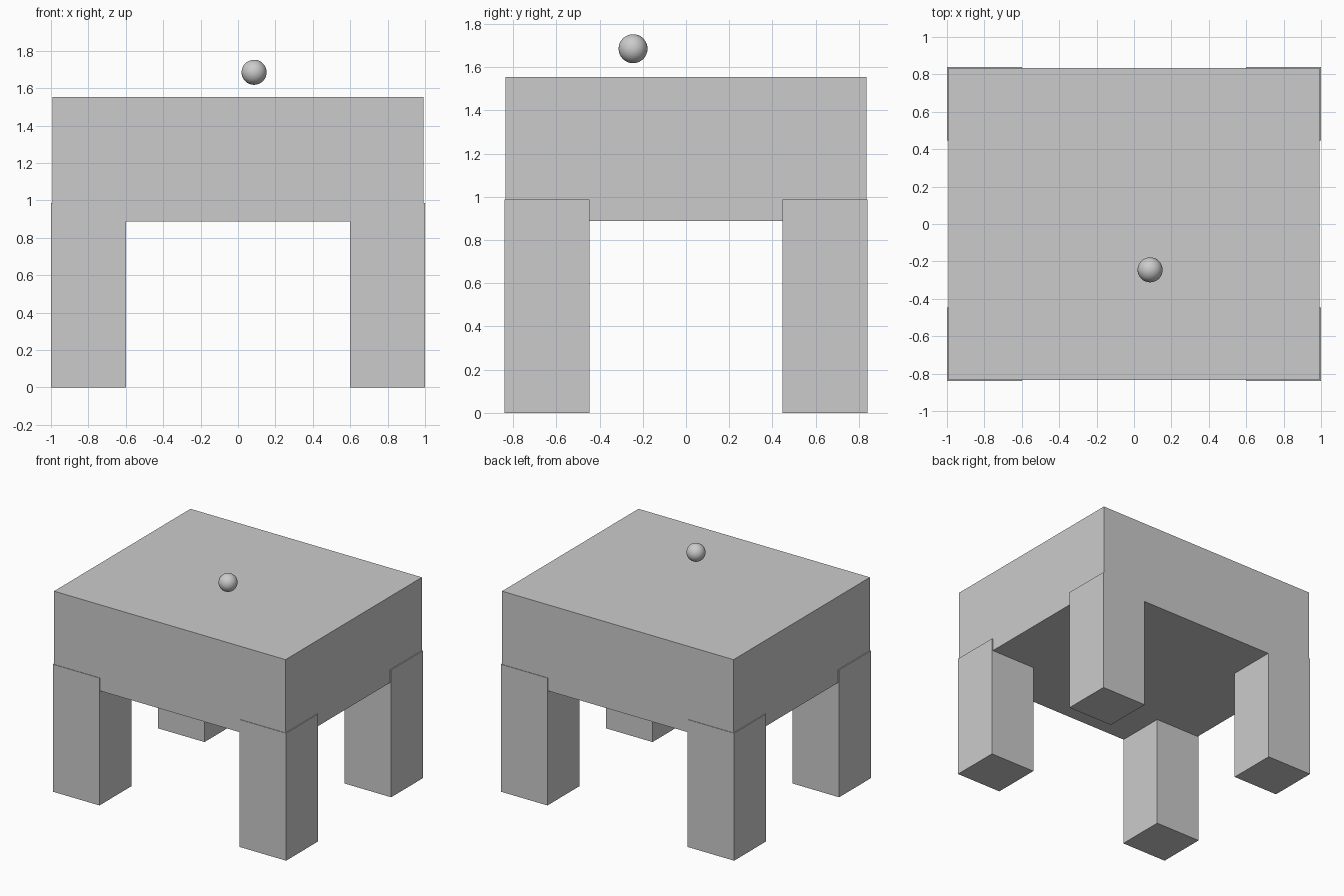
import bpy

if "Cube" in bpy.data.objects:
    bpy.data.objects.remove(bpy.data.objects["Cube"])


def box(name, lo, hi):
    """Axis-aligned box between two corners."""
    bpy.ops.mesh.primitive_cube_add(size=1, location=[(a + b) / 2 for a, b in zip(lo, hi)])
    ob = bpy.context.object
    ob.name = name
    ob.scale = [b - a for a, b in zip(lo, hi)]
    bpy.ops.object.transform_apply(location=False, rotation=False, scale=True)
    return ob


# Thick table top
box("table_top", (-0.992, -0.835, 0.887), (0.992, 0.835, 1.554))

# Four legs, standing very slightly proud of the top
for side, sx in (("left", -1), ("right", 1)):
    for end, sy in (("front", -1), ("back", 1)):
        xs = sorted((sx * 0.6, sx * 1.0))
        ys = sorted((sy * 0.447, sy * 0.839))
        box(f"{end}_{side}_leg", (xs[0], ys[0], 0), (xs[1], ys[1], 0.987))

# Small ball hovering above the top
bpy.ops.mesh.primitive_uv_sphere_add(segments=32, ring_count=16, radius=0.067,
                                     location=(0.086, -0.245, 1.685))
bpy.context.object.name = "ball"
bpy.ops.object.shade_smooth()
